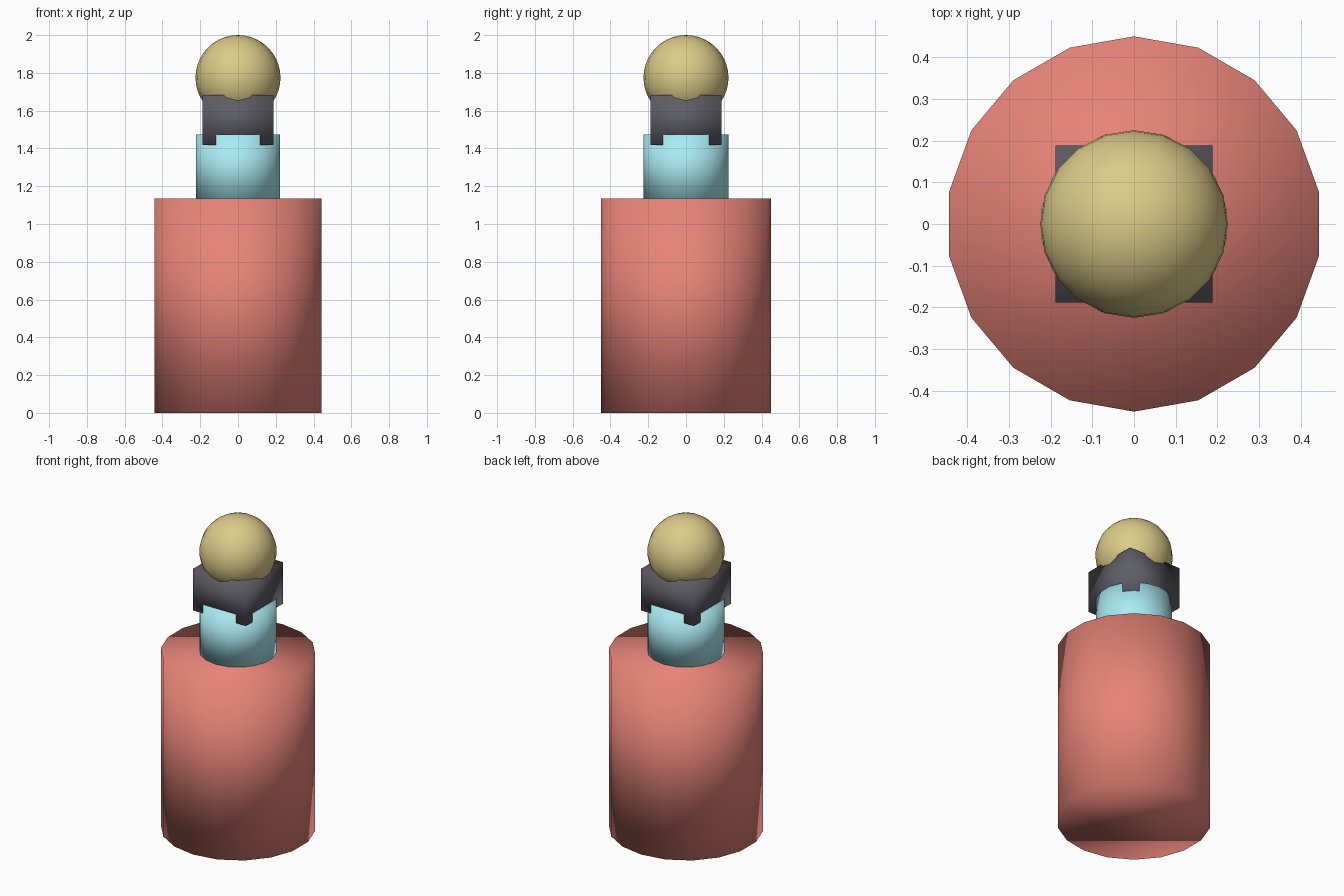
import bpy

if "Cube" in bpy.data.objects:
    bpy.data.objects.remove(bpy.data.objects["Cube"])


def finish(name, color):
    obj = bpy.context.object
    obj.name = name
    mat = bpy.data.materials.new(name + "_paint")
    mat.diffuse_color = (*color, 1)
    mat.use_nodes = True
    mat.node_tree.nodes["Principled BSDF"].inputs["Base Color"].default_value = mat.diffuse_color
    obj.data.materials.append(mat)
    bpy.ops.object.shade_smooth()
    return obj


def cylinder(name, radius, z0, z1, color):
    bpy.ops.mesh.primitive_cylinder_add(vertices=18, radius=radius, depth=z1 - z0,
                                        location=(0, 0, (z0 + z1) / 2))
    return finish(name, color)


# Bottle body and neck
cylinder("body", 0.45, 0, 1.135, (0.80, 0.23, 0.19))
cylinder("neck", 0.225, 1.12, 1.473, (0.40, 0.83, 0.90))

# Square collar, its corners poking out over the neck
bpy.ops.mesh.primitive_cube_add(size=1, location=(0, 0, 1.55))
bpy.context.object.scale = (0.376, 0.376, 0.266)
bpy.ops.object.transform_apply(location=False, rotation=False, scale=True)
finish("collar", (0.11, 0.11, 0.13))

# Round stopper
bpy.ops.mesh.primitive_uv_sphere_add(segments=20, ring_count=20, radius=0.225,
                                     location=(0, 0, 1.775))
finish("stopper", (0.72, 0.60, 0.25))
